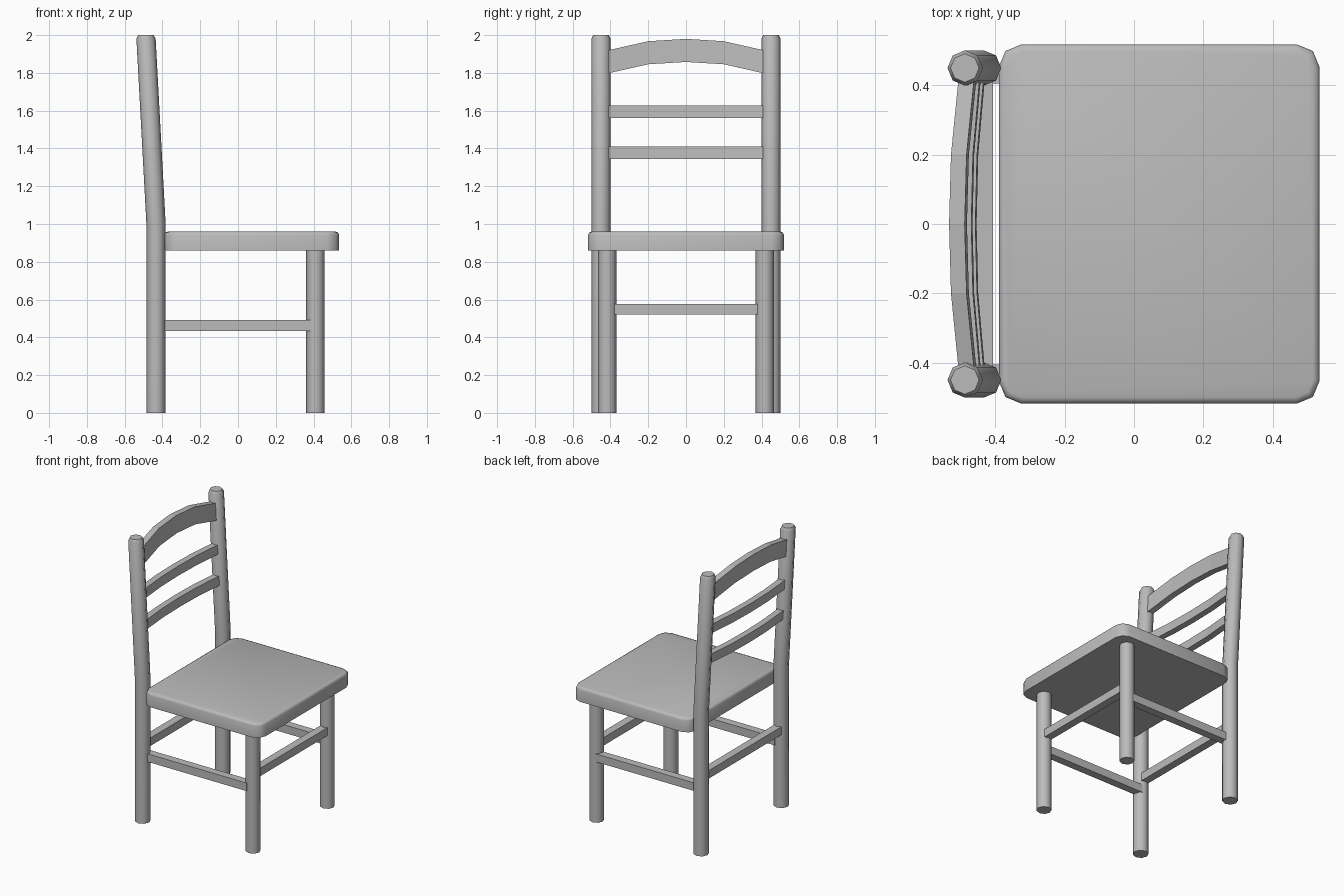
import bpy, bmesh, math

if "Cube" in bpy.data.objects:
    bpy.data.objects.remove(bpy.data.objects["Cube"])

GREY = bpy.data.materials.new("plain grey")
GREY.use_nodes = True
GREY.diffuse_color = (0.5, 0.5, 0.5, 1)
GREY.node_tree.nodes["Principled BSDF"].inputs["Base Color"].default_value = (0.5, 0.5, 0.5, 1)


def finish(name, bm, smooth_angle=0):
    """Turn a bmesh into a named grey object, smoothing below the angle."""
    bmesh.ops.recalc_face_normals(bm, faces=bm.faces[:])
    mesh = bpy.data.meshes.new(name)
    bm.to_mesh(mesh)
    bm.free()
    mesh.materials.append(GREY)
    obj = bpy.data.objects.new(name, mesh)
    bpy.context.collection.objects.link(obj)
    if smooth_angle:
        bpy.ops.object.select_all(action='DESELECT')
        obj.select_set(True)
        bpy.context.view_layer.objects.active = obj
        bpy.ops.object.shade_smooth_by_angle(angle=math.radians(smooth_angle))
    return obj


def loft(name, rings, smooth_angle=0):
    """Skin a row of closed rings and cap both ends."""
    bm = bmesh.new()
    rows = [[bm.verts.new(p) for p in ring] for ring in rings]
    count = len(rows[0])
    for low, high in zip(rows, rows[1:]):
        for i in range(count):
            j = (i + 1) % count
            bm.faces.new((low[i], low[j], high[j], high[i]))
    bm.faces.new(rows[0])
    bm.faces.new(rows[-1])
    return finish(name, bm, smooth_angle)


def post(name, y, sections):
    """Eight-sided post through (x, z, radius) sections."""
    turns = [math.tau * i / 8 for i in range(8)]
    loft(name, [[(x + r * math.cos(a), y + r * math.sin(a), z) for a in turns]
                for x, z, r in sections], 50)


def box(name, low, high):
    bm = bmesh.new()
    bmesh.ops.create_cube(bm, size=1)
    for v in bm.verts:
        v.co = [(a + b) / 2 + c * (b - a) for a, b, c in zip(low, high, v.co)]
    return finish(name, bm)


BACK_X, FRONT_X = -0.434, 0.41
BACK_Y, FRONT_Y = 0.45, 0.417
BEND, LEAN = 1.0, -0.054


def back_x(z):
    return BACK_X + LEAN * (z - BEND)


# Seat with rounded corners and a soft upper rim
bm = bmesh.new()
bmesh.ops.create_cube(bm, size=1)
for v in bm.verts:
    v.co = (0.0725 + v.co.x * 0.925, v.co.y * 1.036, 0.91 + v.co.z * 0.1)
uprights = [e for e in bm.edges if abs(e.verts[0].co.z - e.verts[1].co.z) > 0.05]
bmesh.ops.bevel(bm, geom=uprights, offset=0.065, segments=2, profile=0.5, affect='EDGES')
rim = [e for e in bm.edges if all(v.co.z > 0.95 for v in e.verts)]
bmesh.ops.bevel(bm, geom=rim, offset=0.018, segments=2, profile=0.5, affect='EDGES')
finish("seat", bm, 60)

# Posts, legs and side stretchers
for side, label in ((1, "left"), (-1, "right")):
    post(f"back_post_{label}", side * BACK_Y,
         [(BACK_X, 0, 0.051), (BACK_X, BEND, 0.051),
          (back_x(1.98), 1.98, 0.051), (back_x(2), 2, 0.041)])
    post(f"front_leg_{label}", side * FRONT_Y,
         [(FRONT_X, 0, 0.049), (FRONT_X, 0.87, 0.049)])
    y = side * (BACK_Y + FRONT_Y) / 2
    box(f"side_stretcher_{label}", (BACK_X + 0.02, y - 0.028, 0.434),
        (FRONT_X - 0.02, y + 0.028, 0.491))

# Front and back stretchers
for name, x, reach in (("front_stretcher", FRONT_X, FRONT_Y), ("back_stretcher", BACK_X, BACK_Y)):
    box(name, (x - 0.028, 0.02 - reach, 0.52), (x + 0.028, reach - 0.02, 0.577))

# Bowed back slats, with an arched top rail
STATIONS = [(-0.42, 0), (-0.2, 0.8), (0, 1), (0.2, 0.8), (0.42, 0)]
for name, z, height, arch in (("lower_slat", 1.377, 0.066, 0), ("middle_slat", 1.595, 0.066, 0),
                              ("top_rail", 1.857, 0.122, 0.062)):
    rings = []
    for y, bow in STATIONS:
        mid = z + arch * bow
        ring = []
        for dx, dz in ((-1, -1), (1, -1), (1, 1), (-1, 1)):
            level = mid + dz * height / 2
            ring.append((back_x(level) - 0.024 * bow + dx * 0.0225, y, level))
        rings.append(ring)
    loft(name, rings)
